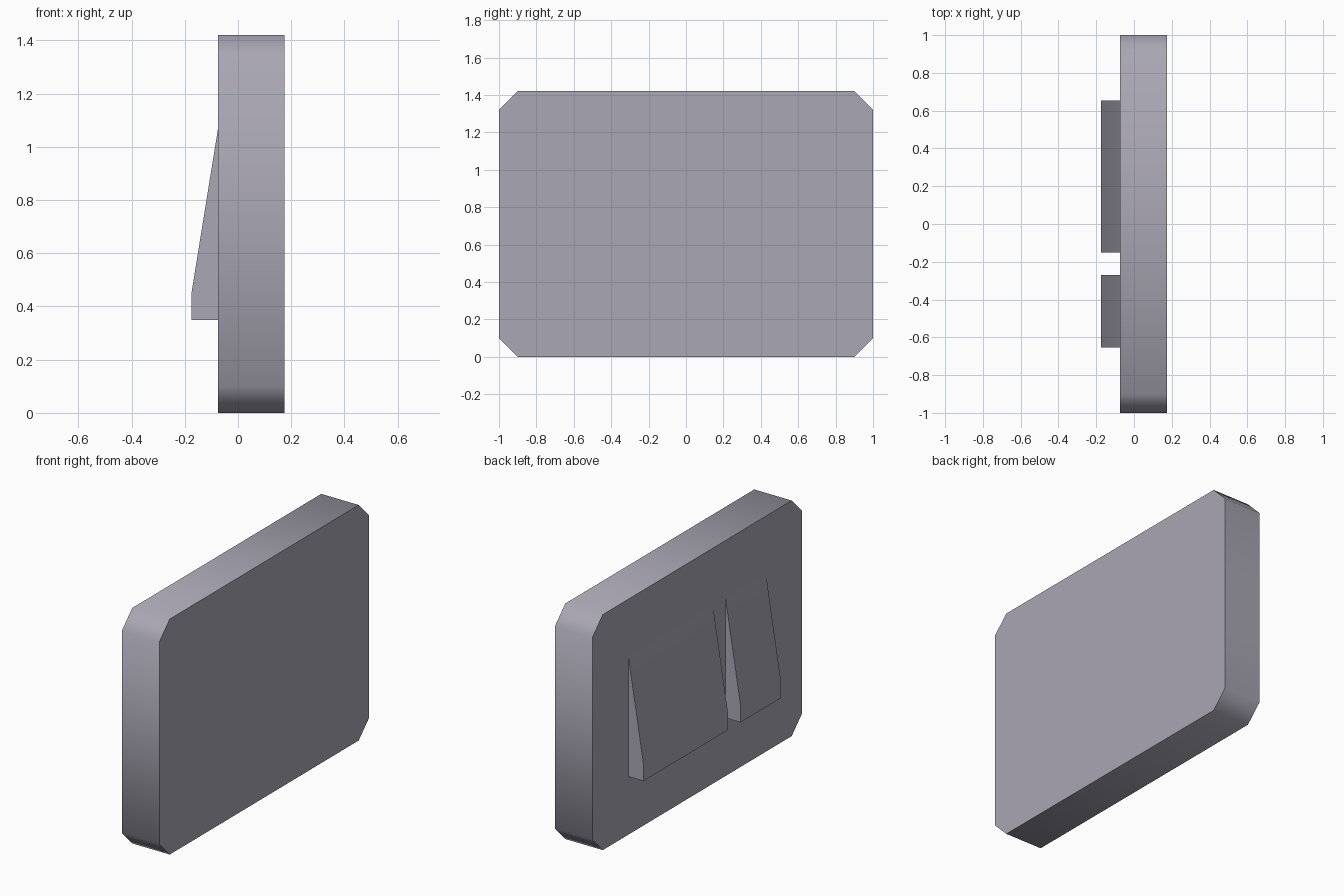
import bpy
import bmesh
from math import radians

cube = bpy.data.objects.get("Cube")
if cube:
    bpy.data.objects.remove(cube, do_unlink=True)

# Single grey plastic colour
grey = bpy.data.materials.new("lavender_grey_plastic")
grey.use_nodes = True
colour = (0.40, 0.385, 0.455, 1)
grey.diffuse_color = colour
grey.node_tree.nodes["Principled BSDF"].inputs["Base Color"].default_value = colour


def extruded(name, profile, direction):
    """Extrude a closed profile into a solid, smooth over shallow edges."""
    bm = bmesh.new()
    face = bm.faces.new([bm.verts.new(p) for p in profile])
    grown = bmesh.ops.extrude_face_region(bm, geom=[face], use_keep_orig=True)
    verts = [g for g in grown["geom"] if isinstance(g, bmesh.types.BMVert)]
    bmesh.ops.translate(bm, verts=verts, vec=direction)
    bmesh.ops.recalc_face_normals(bm, faces=bm.faces)
    mesh = bpy.data.meshes.new(name)
    bm.to_mesh(mesh)
    bm.free()
    mesh.materials.append(grey)
    obj = bpy.data.objects.new(name, mesh)
    bpy.context.collection.objects.link(obj)
    bpy.ops.object.select_all(action="DESELECT")
    obj.select_set(True)
    bpy.context.view_layer.objects.active = obj
    bpy.ops.object.shade_smooth_by_angle(angle=radians(50))
    return obj


# Wall plate with chamfered corners
height, cut, front, back = 1.42, 0.1, -0.075, 0.175
outline = [(1 - cut, 0), (1, cut), (1, height - cut), (1 - cut, height)]
outline += [(-y, z) for y, z in reversed(outline)]
extruded("wall_plate", [(front, y, z) for y, z in outline], (back - front, 0, 0))

# Two wedge-shaped rockers, one wide and one narrow
wedge = [(front, 0.35), (-0.175, 0.35), (-0.175, 0.45), (front, 1.07)]
for name, y0, y1 in (("wide_rocker", -0.15, 0.655), ("narrow_rocker", -0.655, -0.27)):
    extruded(name, [(x, y0, z) for x, z in wedge], (0, y1 - y0, 0))
